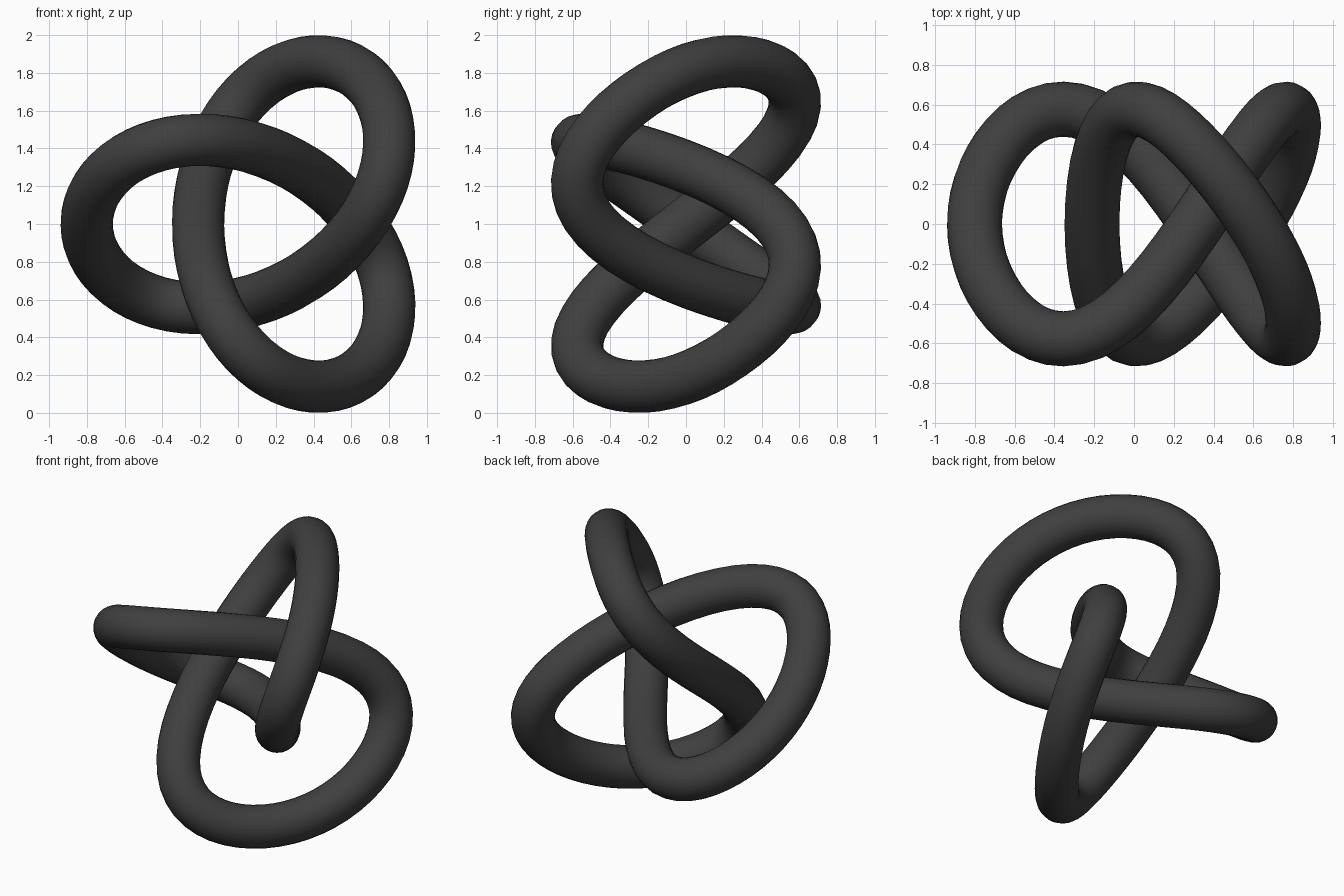
import bpy
from math import sin, cos, tau

if "Cube" in bpy.data.objects:
    bpy.data.objects.remove(bpy.data.objects["Cube"])

SEGMENTS = 128
BIG, SMALL = 0.645, 0.295      # two turning circles that trace the knot
DEPTH, SKEW = 0.566, 0.10      # front-to-back weave
TUBE = 0.1385
OFFSET_X = 0.139               # centres the bounds on x = 0


def knot_point(t):
    x = OFFSET_X - (BIG * cos(2 * t) + SMALL * cos(t))
    y = DEPTH * (sin(3 * t) - SKEW * sin(6 * t))
    z = 1 - (BIG * sin(2 * t) - SMALL * sin(t))
    return (x, y, z, 1)


# Closed centre line of the three-lobed knot, given a round profile
curve = bpy.data.curves.new("trefoil_knot", "CURVE")
curve.dimensions = "3D"
curve.bevel_depth = TUBE
curve.bevel_resolution = 10
spline = curve.splines.new("POLY")
spline.points.add(SEGMENTS - 1)
for i, p in enumerate(spline.points):
    p.co = knot_point(tau * i / SEGMENTS)
spline.use_cyclic_u = True
spline.use_smooth = True

knot = bpy.data.objects.new("trefoil_knot", curve)
bpy.context.collection.objects.link(knot)

# Turn into a smooth mesh
bpy.context.view_layer.objects.active = knot
knot.select_set(True)
bpy.ops.object.convert(target="MESH")
knot = bpy.context.object
bpy.ops.object.shade_smooth()

# Dark grey finish
mat = bpy.data.materials.new("dark_grey")
mat.diffuse_color = (0.05, 0.05, 0.05, 1)
mat.use_nodes = True
mat.node_tree.nodes["Principled BSDF"].inputs["Base Color"].default_value = mat.diffuse_color
knot.data.materials.clear()
knot.data.materials.append(mat)
